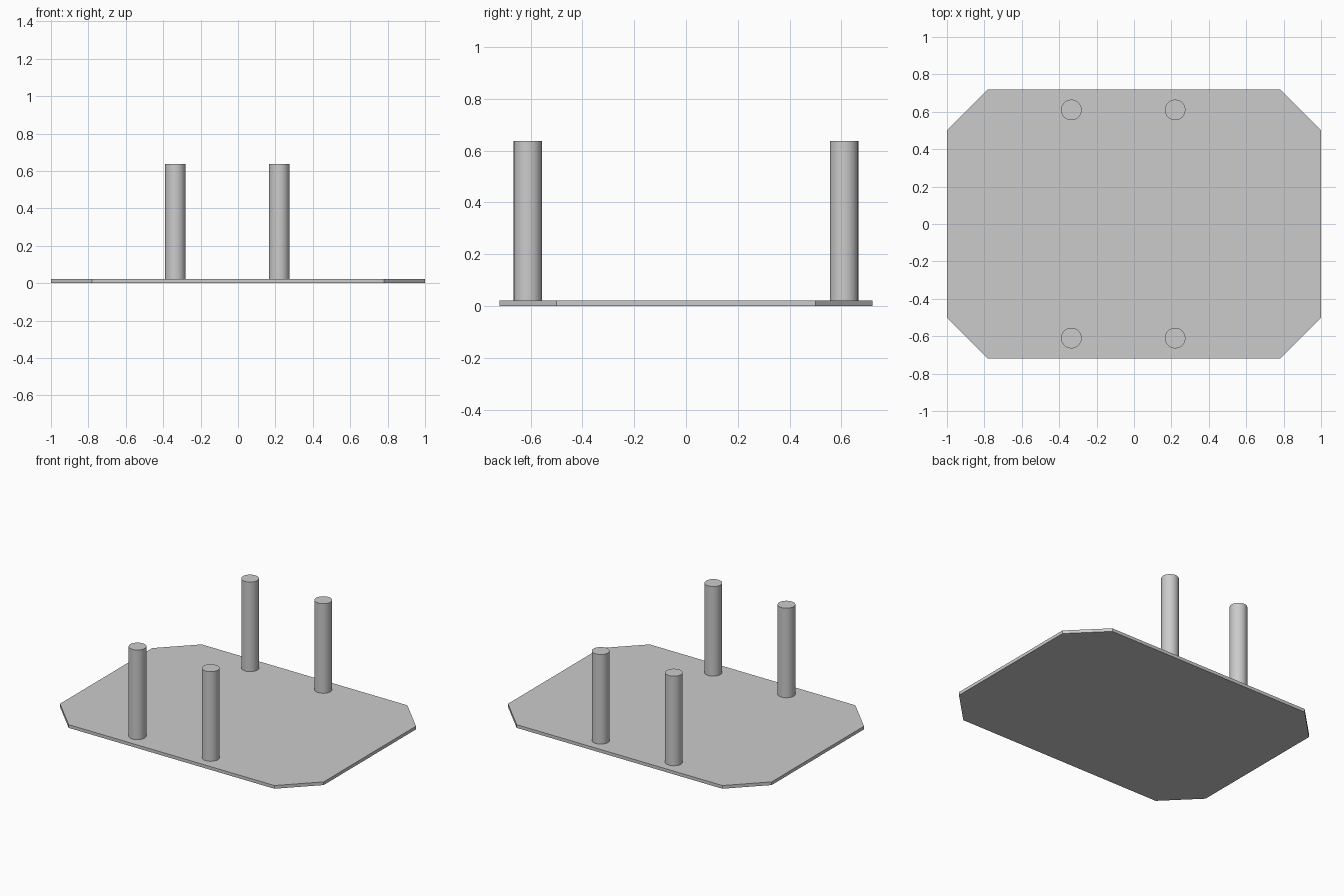
import bpy
import bmesh
import math

cube = bpy.data.objects.get("Cube")
if cube:
    bpy.data.objects.remove(cube, do_unlink=True)

# Light grey finish shared by every part
grey = bpy.data.materials.new("light_grey")
grey.use_nodes = True
color = (0.6, 0.6, 0.6, 1)
grey.diffuse_color = color
grey.node_tree.nodes["Principled BSDF"].inputs["Base Color"].default_value = color

HALF_X, HALF_Y, CHAMFER = 1.0, 0.72, 0.22
PLATE_TOP, POST_TOP = 0.022, 0.636
POST_RADIUS = 0.055


def make_plate():
    """Thin rectangular plate with its four upright corners chamfered."""
    bm = bmesh.new()
    bmesh.ops.create_cube(bm, size=1)
    for v in bm.verts:
        v.co.x *= 2 * HALF_X
        v.co.y *= 2 * HALF_Y
        v.co.z = (v.co.z + 0.5) * PLATE_TOP
    corners = [e for e in bm.edges
               if abs(e.verts[0].co.z - e.verts[1].co.z) > PLATE_TOP / 2]
    bmesh.ops.bevel(bm, geom=corners, offset=CHAMFER, offset_type='OFFSET',
                    segments=1, affect='EDGES')
    mesh = bpy.data.meshes.new("base_plate")
    bm.to_mesh(mesh)
    bm.free()
    mesh.materials.append(grey)
    plate = bpy.data.objects.new("base_plate", mesh)
    bpy.context.collection.objects.link(plate)


def make_post(name, x, y):
    """Round post standing on the plate."""
    height = POST_TOP - PLATE_TOP
    bpy.ops.mesh.primitive_cylinder_add(
        vertices=48, radius=POST_RADIUS, depth=height,
        location=(x, y, PLATE_TOP + height / 2))
    post = bpy.context.object
    post.name = name
    post.data.materials.append(grey)
    bpy.ops.object.shade_smooth_by_angle(angle=math.radians(30))


make_plate()

# Two posts along the front edge and two along the back
for row, y in (("front", -0.61), ("back", 0.61)):
    for side, x in (("right", -0.335), ("left", 0.22)):
        make_post(f"{row}_{side}_post", x, y)
